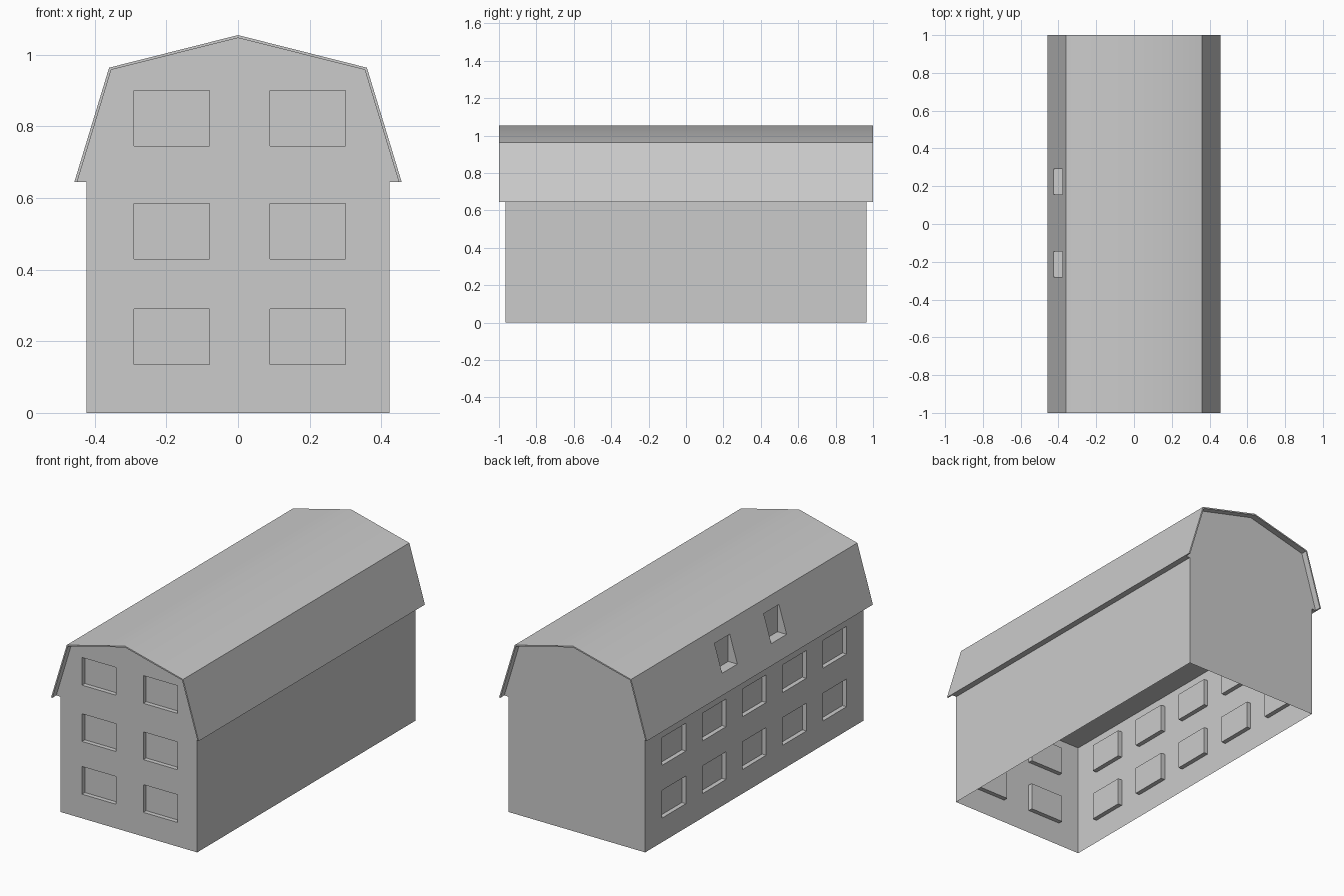
import bpy, bmesh
from mathutils import Matrix, Vector

if "Cube" in bpy.data.objects:
    bpy.data.objects.remove(bpy.data.objects["Cube"])

GREY = (0.6, 0.6, 0.6, 1)
mat = bpy.data.materials.new("plain_grey")
mat.use_nodes = True
mat.diffuse_color = GREY
mat.node_tree.nodes["Principled BSDF"].inputs["Base Color"].default_value = GREY


def make(name, bm):
    bmesh.ops.recalc_face_normals(bm, faces=bm.faces[:])
    mesh = bpy.data.meshes.new(name)
    bm.to_mesh(mesh)
    bm.free()
    mesh.materials.append(mat)
    ob = bpy.data.objects.new(name, mesh)
    bpy.context.collection.objects.link(ob)
    return ob


def prism(name, profile, half_length):
    """Extrude an x-z outline along y."""
    bm = bmesh.new()
    face = bm.faces.new([bm.verts.new((x, -half_length, z)) for x, z in profile])
    out = bmesh.ops.extrude_face_region(bm, geom=[face])["geom"]
    verts = [v for v in out if isinstance(v, bmesh.types.BMVert)]
    bmesh.ops.translate(bm, verts=verts, vec=(0, 2 * half_length, 0))
    return make(name, bm)


def boxes(name, bounds):
    bm = bmesh.new()
    for lo, hi in bounds:
        lo, hi = Vector(lo), Vector(hi)
        m = Matrix.Translation((lo + hi) / 2) @ Matrix.Diagonal((*(hi - lo), 1))
        bmesh.ops.create_cube(bm, size=1, matrix=m)
    ob = make(name, bm)
    ob.hide_render = True
    return ob


def cut(ob, cutter):
    mod = ob.modifiers.new("openings", "BOOLEAN")
    mod.operation, mod.solver, mod.object = "DIFFERENCE", "EXACT", cutter
    bpy.context.view_layer.objects.active = ob
    bpy.ops.object.modifier_apply(modifier=mod.name)


def mirrored(half):
    """Complete a right-hand outline that ends on the centre line."""
    return half + [(-x, z) for x, z in reversed(half[:-1])]


WALL_X, WALL_Y, EAVE, DEPTH = 0.423, 0.965, 0.645, 0.025
outer = mirrored([(0.457, EAVE), (0.36, 0.964), (0, 1.055)])
inner = mirrored([(0.449, EAVE), (0.354, 0.958), (0, 1.047)])

# main parts
walls = prism("walls", [(-WALL_X, 0), (WALL_X, 0), (WALL_X, EAVE), (-WALL_X, EAVE)], WALL_Y)
attic = prism("attic", inner, WALL_Y)
roof = prism("roof", outer + inner[::-1], 1)

# window recesses: two columns on the front, five along one side
rows = [(0.135, 0.29), (0.43, 0.585), (0.745, 0.9)]
front = [((x, -1.1, a), (x + 0.21, DEPTH - WALL_Y, b)) for a, b in rows for x in (-0.29, 0.09)]
side = [((-0.6, y - 0.105, a), (DEPTH - WALL_X, y + 0.105, b))
        for a, b in rows[:2] for y in (-0.71, -0.355, 0, 0.355, 0.71)]
lights = [((-0.6, y, rows[2][0]), (-0.37, y + 0.135, rows[2][1])) for y in (-0.28, 0.155)]

for ob, openings in ((walls, front[:4] + side), (attic, front[4:] + lights), (roof, lights)):
    cutter = boxes("cutter", openings)
    cut(ob, cutter)
    bpy.data.objects.remove(cutter)

# walls are a thin shell, open below and closed above by the attic floor
bm = bmesh.new()
bm.from_mesh(walls.data)
ends = [f for f in bm.faces
        if abs(f.normal.z) > 0.9 and abs(f.calc_center_median().z - EAVE / 2) > 0.32]
bmesh.ops.delete(bm, geom=ends, context="FACES")
bm.to_mesh(walls.data)
bm.free()

# soft ridge, crisp everywhere else
bpy.ops.object.select_all(action="DESELECT")
for ob in (walls, attic, roof):
    ob.select_set(True)
    bpy.context.view_layer.objects.active = ob
bpy.ops.object.shade_smooth_by_angle()
